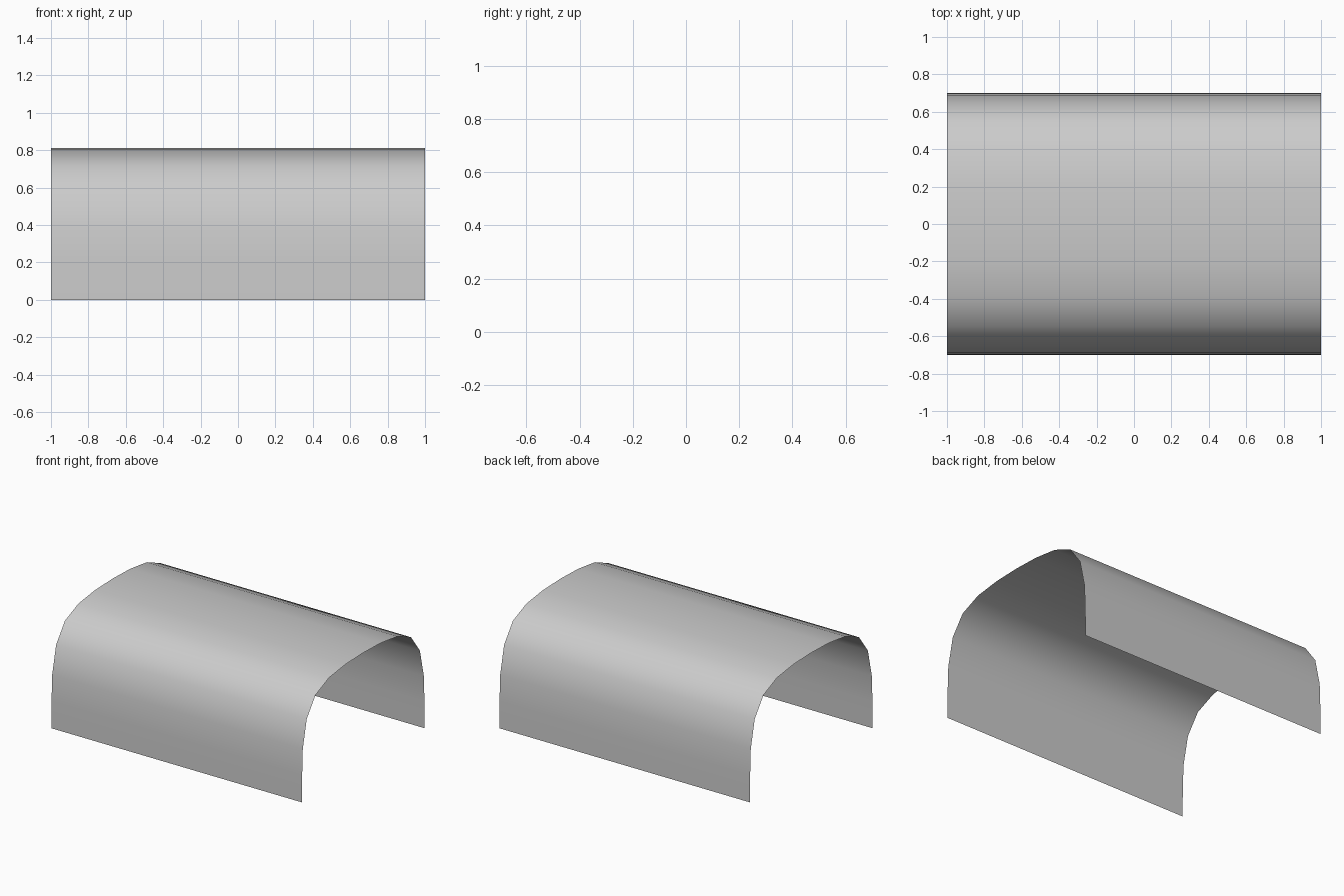
import bpy, bmesh

if "Cube" in bpy.data.objects:
    bpy.data.objects.remove(bpy.data.objects["Cube"])

# Half of the arch cross-section (y, z), from the foot to the crown
half = [(0.70, 0.0), (0.697, 0.19), (0.69, 0.38), (0.645, 0.58),
        (0.545, 0.715), (0.39, 0.781), (0.20, 0.806)]
profile = half + [(0.0, 0.812)] + [(-y, z) for y, z in reversed(half)]

# Open sheet: sweep the profile along x
bm = bmesh.new()
verts = [bm.verts.new((-1, y, z)) for y, z in profile]
edges = [bm.edges.new(pair) for pair in zip(verts, verts[1:])]
swept = bmesh.ops.extrude_edge_only(bm, edges=edges)["geom"]
bmesh.ops.translate(bm, vec=(2, 0, 0),
                    verts=[v for v in swept if isinstance(v, bmesh.types.BMVert)])

# Face outward and shade smooth
bm.normal_update()
crown = max(bm.faces, key=lambda f: f.calc_center_median().z)
if crown.normal.z < 0:
    bmesh.ops.reverse_faces(bm, faces=bm.faces[:])
for face in bm.faces:
    face.smooth = True

mesh = bpy.data.meshes.new("arched_cover")
bm.to_mesh(mesh)
bm.free()
bpy.context.collection.objects.link(bpy.data.objects.new("arched_cover", mesh))
